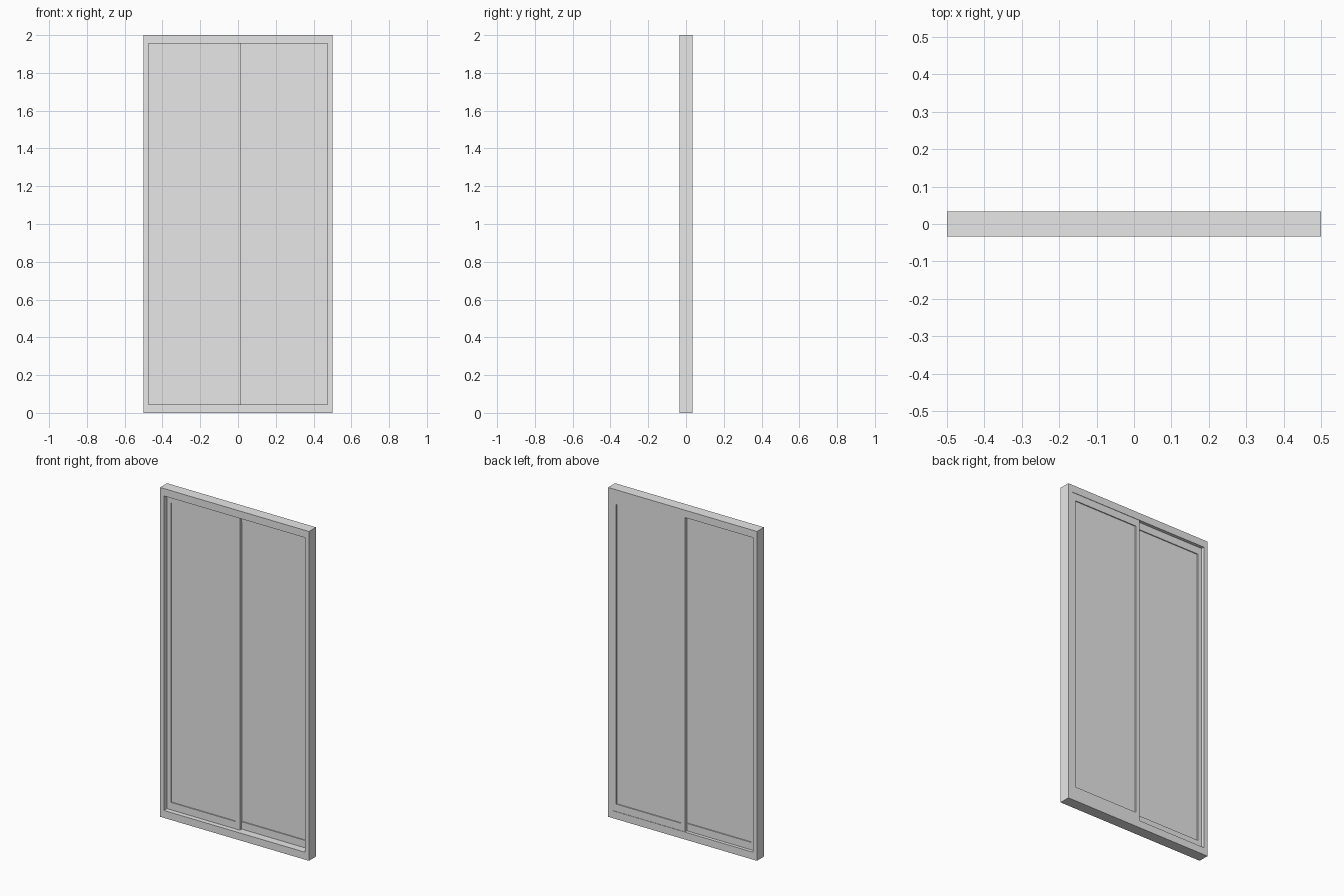
import bpy
import bmesh
from mathutils import Matrix, Vector

cube = bpy.data.objects.get("Cube")
if cube:
    bpy.data.objects.remove(cube, do_unlink=True)

# Single plain finish
grey = bpy.data.materials.new("light_grey")
grey.use_nodes = True
colour = (0.8, 0.8, 0.8, 1)
grey.diffuse_color = colour
grey.node_tree.nodes["Principled BSDF"].inputs["Base Color"].default_value = colour


def finish(name, bm):
    bmesh.ops.recalc_face_normals(bm, faces=bm.faces)
    mesh = bpy.data.meshes.new(name)
    bm.to_mesh(mesh)
    bm.free()
    mesh.materials.append(grey)
    obj = bpy.data.objects.new(name, mesh)
    bpy.context.collection.objects.link(obj)


def rectangle(bm, x0, x1, z0, z1, y):
    return [bm.verts.new((x, y, z))
            for x, z in ((x0, z0), (x1, z0), (x1, z1), (x0, z1))]


def border(name, x0, x1, z0, z1, y0, y1, stile, rail):
    """Rectangular frame with an open middle."""
    bm = bmesh.new()
    loops = []
    for y in (y0, y1):
        loops.append((rectangle(bm, x0, x1, z0, z1, y),
                      rectangle(bm, x0 + stile, x1 - stile, z0 + rail, z1 - rail, y)))
    (outer_a, inner_a), (outer_b, inner_b) = loops
    for i in range(4):
        j = (i + 1) % 4
        for a, b in ((outer_a, inner_a), (inner_a, inner_b),
                     (inner_b, outer_b), (outer_b, outer_a)):
            bm.faces.new((a[i], a[j], b[j], b[i]))
    finish(name, bm)


def box(name, x0, x1, z0, z1, y0, y1):
    bm = bmesh.new()
    size = Vector((x1 - x0, y1 - y0, z1 - z0))
    centre = Vector((x0 + x1, y0 + y1, z0 + z1)) / 2
    bmesh.ops.create_cube(bm, size=1,
                          matrix=Matrix.LocRotScale(centre, None, size))
    finish(name, bm)


WIDTH, HEIGHT, DEPTH = 1.0, 2.0, 0.067
JAMB, RAIL, STILE = 0.025, 0.045, 0.028
OVERLAP = 0.015       # how far each sash passes the middle
SASH = 0.0175         # sash thickness
RECESS = 0.006        # pane set back from the sash faces
MEETING = 0.0135      # plane where the two sliding tracks meet

# Outer frame
half = WIDTH / 2
border("outer_frame", -half, half, 0, HEIGHT, -DEPTH / 2, DEPTH / 2, JAMB, RAIL)

# Two sliding sashes in neighbouring tracks, each with a pane
edge = half - JAMB
bottom, top = RAIL, HEIGHT - RAIL
for label, x0, x1, y0 in (("front", -edge, OVERLAP, MEETING - SASH),
                          ("back", -OVERLAP, edge, MEETING)):
    border(label + "_sash", x0, x1, bottom, top, y0, y0 + SASH, STILE, RAIL)
    box(label + "_pane", x0 + STILE, x1 - STILE, bottom + RAIL, top - RAIL,
        y0 + RECESS, y0 + SASH - RECESS)
